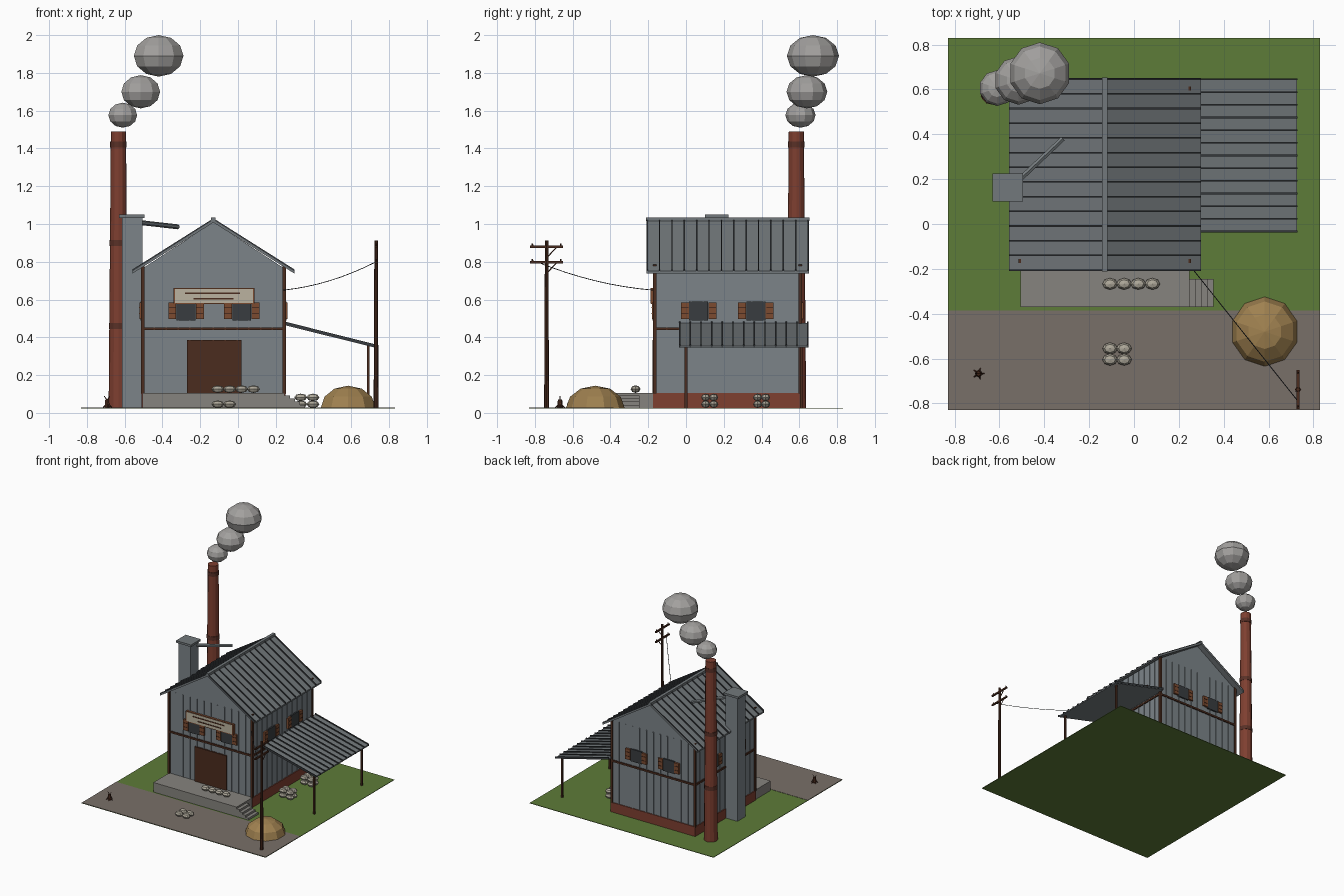
import bpy, bmesh, math
from mathutils import Vector, Matrix

if "Cube" in bpy.data.objects:
    bpy.data.objects.remove(bpy.data.objects["Cube"])

G = 0.027  # ground level


def mat(name, r, g, b):
    m = bpy.data.materials.new(name)
    m.diffuse_color = (r, g, b, 1)
    m.use_nodes = True
    m.node_tree.nodes["Principled BSDF"].inputs["Base Color"].default_value = m.diffuse_color
    return m


GRASS = mat("grass", .11, .2, .04)
DIRT = mat("dirt", .19, .16, .14)
WALL = mat("wall_metal", .2, .23, .25)
ROOF = mat("roof_metal", .17, .19, .2)
DARK = mat("dark_metal", .04, .045, .05)
BRICK = mat("brick", .21, .05, .03)
BAND = mat("dark_brick", .1, .03, .02)
WOOD = mat("dark_wood", .07, .025, .013)
SHUT = mat("shutter_wood", .2, .07, .03)
STONE = mat("concrete", .24, .23, .21)
SACK = mat("sackcloth", .42, .39, .32)
STRAW = mat("straw", .35, .22, .08)
CREAM = mat("sign_board", .5, .45, .35)
SMOKE = mat("smoke", .36, .35, .34)


def finish(name, bm, m):
    bmesh.ops.recalc_face_normals(bm, faces=bm.faces)
    me = bpy.data.meshes.new(name)
    bm.to_mesh(me)
    bm.free()
    me.materials.append(m)
    ob = bpy.data.objects.new(name, me)
    bpy.context.collection.objects.link(ob)
    return ob


def boxes(name, items, m):
    """Boxes given as x0,x1,y0,y1,z0,z1, in one object."""
    bm = bmesh.new()
    for x0, x1, y0, y1, z0, z1 in items:
        M = Matrix.Translation(((x0 + x1) / 2, (y0 + y1) / 2, (z0 + z1) / 2))
        M = M @ Matrix.Diagonal((x1 - x0, y1 - y0, z1 - z0, 1))
        bmesh.ops.create_cube(bm, size=1, matrix=M)
    return finish(name, bm, m)


def prisms(name, profile, spans, m):
    """An xz profile extruded along y over each span."""
    bm = bmesh.new()
    for y0, y1 in spans:
        f = bm.faces.new([bm.verts.new((x, y0, z)) for x, z in profile])
        ret = bmesh.ops.extrude_face_region(bm, geom=[f])
        vs = [v for v in ret["geom"] if isinstance(v, bmesh.types.BMVert)]
        bmesh.ops.translate(bm, verts=vs, vec=(0, y1 - y0, 0))
    return finish(name, bm, m)


def rods(name, items, m, sides=8):
    """Tapered rods given as start, end, r0, r1."""
    bm = bmesh.new()
    for p, q, r0, r1 in items:
        p, q = Vector(p), Vector(q)
        d = q - p
        M = Matrix.Translation((p + q) / 2) @ d.to_track_quat('Z', 'Y').to_matrix().to_4x4()
        bmesh.ops.create_cone(bm, cap_ends=True, segments=sides, radius1=r0,
                              radius2=r1, depth=d.length, matrix=M)
    return finish(name, bm, m)


def balls(name, items, m, u=10, v=6, half=False):
    """Ellipsoids given as centre, radii."""
    bm = bmesh.new()
    for c, r in items:
        M = Matrix.Translation(c) @ Matrix.Diagonal((*r, 1))
        bmesh.ops.create_uvsphere(bm, u_segments=u, v_segments=v, radius=1, matrix=M)
    if half:
        bmesh.ops.bisect_plane(bm, geom=bm.verts[:] + bm.edges[:] + bm.faces[:],
                               plane_co=(0, 0, G), plane_no=(0, 0, 1), clear_inner=True)
    return finish(name, bm, m)


# ground and yard
boxes("grass_ground", [(-.83, .83, -.83, .83, G - .004, G)], GRASS)
boxes("dirt_yard", [(-.83, .83, -.83, -.385, G, G + .002)], DIRT)

# main building
X0, X1, Y0, Y1, XC = -.505, .245, -.165, .605, -.13
boxes("brick_plinth", [(-.512, .252, -.174, .612, G, .105)], BRICK)
prisms("main_walls", [(X0, .1), (X1, .1), (X1, .765), (XC, 1.01), (X0, .765)], [(Y0, Y1)], WALL)
bat = []
for i in range(1, 12):
    x = X0 + i * (X1 - X0) / 12
    bat += [(x - .004, x + .004, y - .005, y + .005, .105, .775) for y in (Y0, Y1)]
    y = Y0 + i * (Y1 - Y0) / 12
    bat += [(x - .005, x + .005, y - .004, y + .004, .105, .76) for x in (X0, X1)]
boxes("wall_battens", bat, WALL)
boxes("corner_posts", [(x - .009, x + .009, y - .009, y + .009, .1, .785)
                       for x in (X0, X1) for y in (Y0, Y1)], WOOD)
boxes("wall_beams", [(X0, X1, y - .009, y + .009, .438, .453) for y in (Y0, Y1)] +
      [(x - .009, x + .009, Y0, Y1, .438, .453) for x in (X0, X1)], WOOD)

# ribbed gable roof
for side, s in (("left", -1), ("right", 1)):
    e = XC + s * .428
    prisms(side + "_roof", [(XC, 1.022), (e, .75), (e, .738), (XC, 1.008)], [(-.21, .65)], ROOF)
    prisms(side + "_roof_ribs", [(XC, 1.03), (e, .76), (e, .745), (XC, 1.015)],
           [(-.209 + i * .0655, -.202 + i * .0655) for i in range(14)], DARK)
boxes("ridge_cap", [(XC - .012, XC + .012, -.212, .653, 1.015, 1.034)], ROOF)

# loading door
boxes("loading_door", [(-.27, .018, -.177, -.16, .105, .387)], WOOD)

# windows with open shutters on all four walls
glass, shut, slats = [], [], []


def window(c, wall, axis):
    def put(lst, a, b, z0, z1, t):
        if axis == 'x':
            lst.append((c + a, c + b, wall - t, wall + t, z0, z1))
        else:
            lst.append((wall - t, wall + t, c + a, c + b, z0, z1))
    put(glass, -.05, .05, .49, .59, .012)
    for s in (-1, 1):
        a, b = sorted((s * .052, s * .094))
        put(shut, a, b, .498, .584, .016)
        for z in (.523, .556):
            put(slats, a + .003, b - .003, z, z + .005, .018)


for c in (-.275, .02):
    window(c, Y0, 'x')
    window(c, Y1, 'x')
for c in (.067, .37):
    window(c, X0, 'y')
    window(c, X1, 'y')
boxes("window_panes", glass, DARK)
boxes("window_shutters", shut, SHUT)
boxes("shutter_slats", slats, WOOD)

# plain sign board
boxes("sign_board", [(-.335, .08, -.186, -.17, .582, .657)], CREAM)
boxes("sign_ends", [(-.342, -.334, -.189, -.165, .578, .661), (.08, .088, -.189, -.165, .578, .661),
                    (-.342, .088, -.184, -.165, .576, .583), (-.342, .088, -.184, -.165, .656, .662)], SHUT)
boxes("sign_bars", [(-.28, .01, -.189, -.18, .63, .638), (-.235, -.025, -.189, -.18, .601, .609)], WOOD)

# loading platform and steps
boxes("loading_platform", [(-.505, .247, -.37, -.165, G, .105)], STONE)
boxes("platform_steps", [(.247, .355 - i * .027, -.37, -.245, G, G + .016 * (i + 1))
                         for i in range(4)], STONE)

# open side shed
prisms("shed_roof", [(.245, .476), (.727, .355), (.727, .345), (.245, .465)], [(-.035, .645)], ROOF)
prisms("shed_roof_ribs", [(.245, .484), (.73, .362), (.73, .346), (.245, .468)],
       [(-.037 + i * .0565, -.03 + i * .0565) for i in range(13)], DARK)
boxes("shed_posts", [(.683, .697, y - .007, y + .007, G, .357) for y in (0, .61)], WOOD)

# vent tower with cap and slanted stay bar
boxes("vent_tower", [(-.615, -.505, .11, .215, G, 1.035)], WALL)
boxes("vent_cap", [(-.63, -.495, .1, .225, 1.033, 1.05)], ROOF)
rods("vent_pipe", [((-.54, .17, 1.01), (-.318, .38, .985), .013, .013)], ROOF, 6)

# brick chimney and smoke
CX, CY = -.633, .584
rods("chimney", [((CX, CY, G), (CX, CY, 1.49), .052, .04)], BRICK, 12)
rods("chimney_bands", [((CX, CY, z - .016), (CX, CY, z + .016), r, r)
                       for z, r in ((.46, .051), (.9, .048), (1.42, .0435))], BAND, 12)
balls("smoke_puffs", [((-.61, .606, 1.576), (.08, .08, .066)),
                      ((-.515, .64, 1.7), (.108, .108, .088)),
                      ((-.42, .672, 1.89), (.138, .138, .11))], SMOKE)

# sacks
sacks = [((-.107 + i * .063, -.267, .126), (.034, .026, .02)) for i in range(4)]
sacks += [((x, y, .046), (.034, .026, .02)) for x in (-.107, -.044) for y in (-.555, -.605)]
sacks += [((x, y, z), (.034, .024, .02)) for x in (.332, .397) for z in (.046, .082)
          for y in (.104, .147, .379, .422)]
balls("sacks", sacks, SACK, 8, 4)

# straw heap
balls("straw_heap", [((.583, -.48, G), (.152, .155, .117))], STRAW, 10, 6, True)

# power pole with cross arms, braces and drooping wire
PX, PY = .731, -.738
rods("power_pole", [((PX, PY, G), (PX, PY, .912), .013, .009)], WOOD)
boxes("cross_arms", [(PX - .006, PX + .006, PY - .088, PY + .088, z - .006, z + .006)
                     for z in (.88, .798)], WOOD)
rods("arm_braces", [((PX, PY, z - .06), (PX, PY + .055, z), .003, .003) for z in (.88, .798)], WOOD, 6)
rods("insulators", [((PX, PY + s, z), (PX, PY + s, z + .018), .005, .004)
                    for z in (.88, .798) for s in (-.075, .075)], WOOD, 6)
pts = []
for i in range(9):
    t = i / 8
    pts.append((PX - .49 * t, -.79 + .615 * t, .8 - .15 * t - .1 * t * (1 - t)))
rods("wire", [(a, b, .002, .002) for a, b in zip(pts, pts[1:])], DARK, 4)

# small stump with roots and sprouts
SX, SY = -.693, -.667
roots = [((SX, SY, G + .022), (SX + .026 * math.cos(a), SY + .026 * math.sin(a), G + .002), .007, .002)
         for a in (i * math.tau / 5 for i in range(5))]
roots += [((SX, SY, G), (SX, SY, G + .045), .016, .011)]
roots += [((SX, SY, G + .04), (SX + s * .015, SY, G + .062), .003, .002) for s in (-1, 1)]
rods("tree_stump", roots, WOOD, 6)
